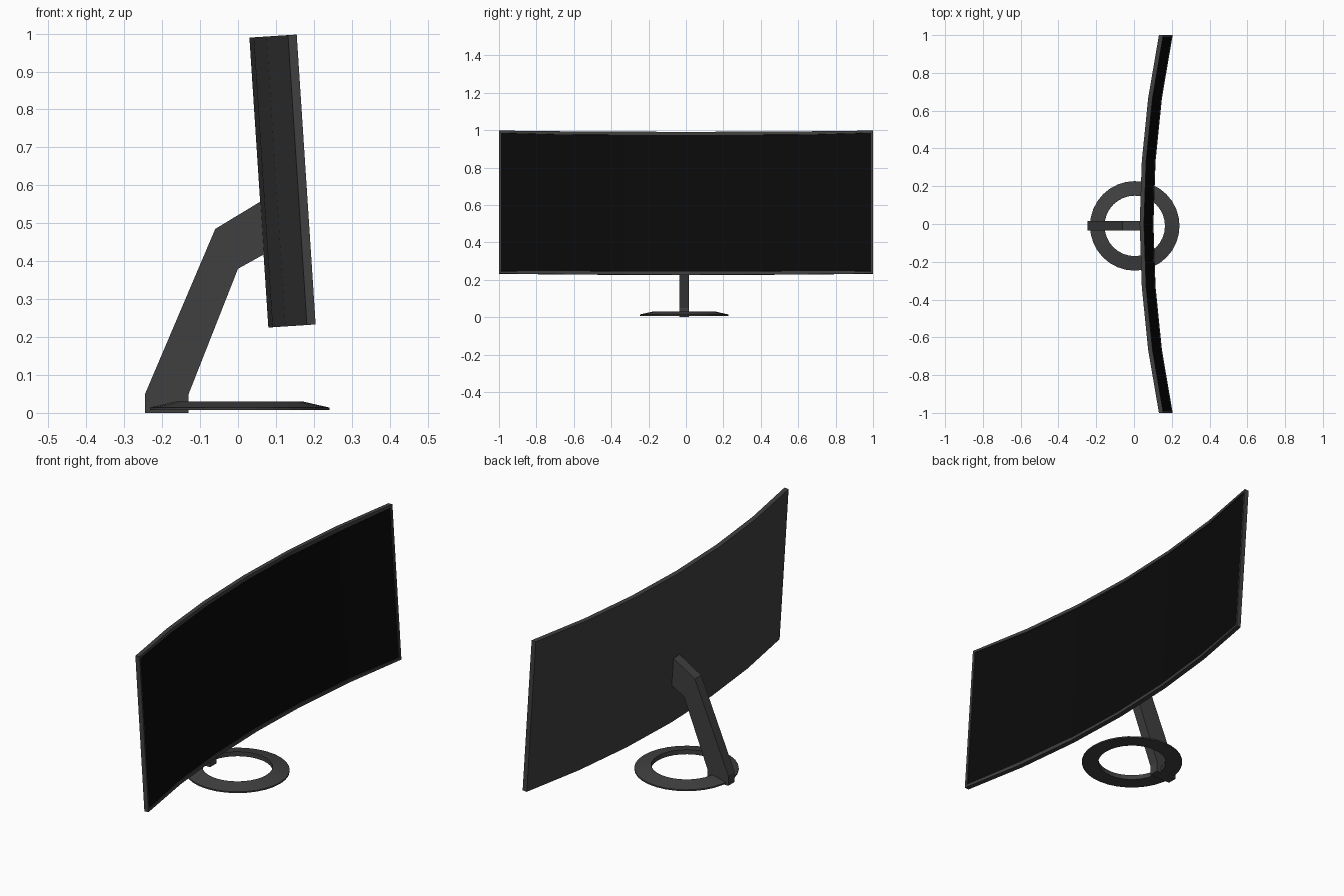
import bpy, bmesh, math
from mathutils import Vector

if "Cube" in bpy.data.objects:
    bpy.data.objects.remove(bpy.data.objects["Cube"])


def material(name, value):
    m = bpy.data.materials.new(name)
    m.diffuse_color = (value, value, value, 1)
    m.use_nodes = True
    m.node_tree.nodes["Principled BSDF"].inputs["Base Color"].default_value = m.diffuse_color
    return m


PLASTIC = material("dark_plastic", 0.05)
GLASS = material("black_glass", 0.003)


def finish(bm, name, *mats):
    bmesh.ops.recalc_face_normals(bm, faces=bm.faces)
    me = bpy.data.meshes.new(name)
    bm.to_mesh(me)
    bm.free()
    for m in mats:
        me.materials.append(m)
    ob = bpy.data.objects.new(name, me)
    bpy.context.collection.objects.link(ob)
    return ob


# Curved panel: a tilted rectangular section swept along an arc in y
TILT = math.atan2(0.05, 0.765)
HEIGHT, THICK, SAG, SEGS = 0.766, 0.023, 0.102, 6
radius = (1 + SAG ** 2) / (2 * SAG)
across = Vector((math.cos(TILT), 0, math.sin(TILT)))
up = Vector((-math.sin(TILT), 0, math.cos(TILT)))
origin = Vector((0.08, 0, 0.225))

bm = bmesh.new()
rings = []
for i in range(SEGS + 1):
    y = -1 + 2 * i / SEGS
    depth = radius - math.sqrt(radius ** 2 - y * y)
    rings.append([bm.verts.new(origin + across * (depth + d) + up * h + Vector((0, y, 0)))
                  for d, h in ((0, 0), (THICK, 0), (THICK, HEIGHT), (0, HEIGHT))])
front = []
for a, b in zip(rings, rings[1:]):
    for k in range(4):
        f = bm.faces.new((a[k], a[(k + 1) % 4], b[(k + 1) % 4], b[k]))
        if k == 1:
            front.append(f)
bm.faces.new(rings[0])
bm.faces.new(rings[-1])
bmesh.ops.recalc_face_normals(bm, faces=bm.faces)
# Recessed screen inside a thin bezel
bmesh.ops.inset_region(bm, faces=front, thickness=0.017, depth=0)
bmesh.ops.inset_region(bm, faces=front, thickness=0.001, depth=-0.004)
for f in front:
    f.material_index = 1
finish(bm, "curved_panel", PLASTIC, GLASS)

# Bent arm: side profile extruded in y
CY, HALF = -0.01, 0.025
profile = [(-0.245, 0), (-0.13, 0), (-0.13, 0.05), (0, 0.38),
           (0.072, 0.42), (0.064, 0.56), (-0.06, 0.485), (-0.245, 0.05)]
bm = bmesh.new()
face = bm.faces.new([bm.verts.new((x, CY - HALF, z)) for x, z in profile])
ext = bmesh.ops.extrude_face_region(bm, geom=[face], use_keep_orig=True)
bmesh.ops.translate(bm, vec=(0, 2 * HALF, 0),
                    verts=[v for v in ext["geom"] if isinstance(v, bmesh.types.BMVert)])
finish(bm, "stand_arm", PLASTIC)

# Ring base with a sloping upper face
N = 32
section = [(0.16, 0.007), (0.237, 0.007), (0.237, 0.014), (0.167, 0.03), (0.16, 0.03)]
bm = bmesh.new()
loops = []
for i in range(N):
    a = 2 * math.pi * i / N
    loops.append([bm.verts.new((0.004 + r * math.cos(a), CY + r * math.sin(a), z))
                  for r, z in section])
for i in range(N):
    a, b = loops[i], loops[(i + 1) % N]
    for k in range(len(section)):
        j = (k + 1) % len(section)
        bm.faces.new((a[k], a[j], b[j], b[k]))
finish(bm, "ring_base", PLASTIC)
